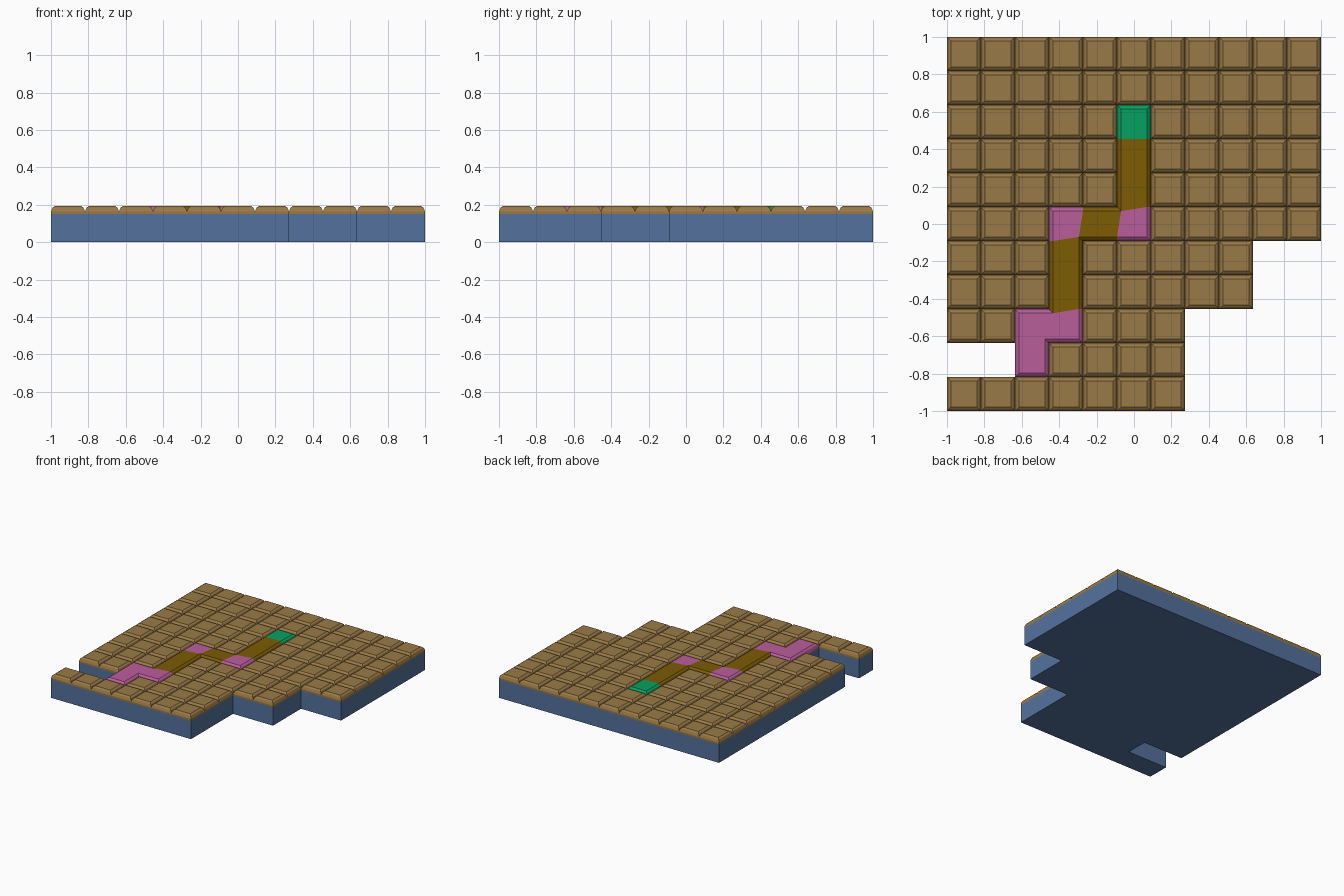
import bpy, bmesh

if "Cube" in bpy.data.objects:
    bpy.data.objects.remove(bpy.data.objects["Cube"])

C = 2 / 11  # cell size
LAYOUT = [  # . void, o plain tile, g goal, b path strip, p path corner
    "ooooooooooo",
    "ooooooooooo",
    "ooooogooooo",
    "ooooobooooo",
    "ooooobooooo",
    "ooopbpooooo",
    "ooobooooo..",
    "ooobooooo..",
    "ooppooo....",
    "..poooo....",
    "ooooooo....",
]


def material(name, r, g, b):
    m = bpy.data.materials.new(name)
    m.diffuse_color = [(c / 255) ** 2.2 for c in (r, g, b)] + [1]
    m.use_nodes = True
    m.node_tree.nodes["Principled BSDF"].inputs["Base Color"].default_value = m.diffuse_color
    return m


base_mat = material("slate_blue", 84, 113, 156)
tile_mat = material("tan", 152, 121, 72)
path_mats = {
    "g": material("green", 15, 160, 96),
    "b": material("ochre", 124, 92, 12),
    "p": material("pink", 184, 94, 154),
}


def cells(kinds):
    return [(c, r, k) for r, row in enumerate(LAYOUT)
            for c, k in enumerate(row) if k in kinds]


def slab(name, cell_list, mats, z0, z1, merged, bevel=(), slot=lambda k: 0):
    """Extrude grid cells from z0 to z1, then add rings of (inset, rise)."""
    bm = bmesh.new()
    for c, r, k in cell_list:
        x, y = -1 + c * C, 1 - r * C
        f = bm.faces.new([bm.verts.new(p) for p in (
            (x, y - C, z0), (x + C, y - C, z0), (x + C, y, z0), (x, y, z0))])
        f.material_index = slot(k)
    if merged:
        bmesh.ops.remove_doubles(bm, verts=bm.verts[:], dist=1e-4)
    bottom = bm.faces[:]
    top = bmesh.ops.extrude_face_region(bm, geom=bottom, use_keep_orig=True)["geom"]
    top = [g for g in top if isinstance(g, bmesh.types.BMFace)]

    def set_height(z):
        for v in {v for f in top for v in f.verts}:
            v.co.z = z

    set_height(z1)
    bmesh.ops.reverse_faces(bm, faces=bottom)
    z = z1
    for inset, rise in bevel:
        bmesh.ops.inset_region(bm, faces=top, thickness=inset,
                               use_boundary=True, use_even_offset=True)
        z += rise
        set_height(z)
    bmesh.ops.recalc_face_normals(bm, faces=bm.faces[:])
    me = bpy.data.meshes.new(name)
    bm.to_mesh(me)
    bm.free()
    for m in mats:
        me.materials.append(m)
    ob = bpy.data.objects.new(name, me)
    bpy.context.collection.objects.link(ob)
    return ob


ROUND = ((0.008, 0.02), (0.014, 0.01))  # rounded top edge

# Solid base under every occupied cell
slab("base", cells("ogbp"), [base_mat], 0, 0.15, True)
# Separate plain tiles
slab("floor_tiles", cells("o"), [tile_mat], 0.15, 0.164, False, ROUND)
# Continuous winding path with coloured stretches
keys = list(path_mats)
slab("path", cells("gbp"), list(path_mats.values()), 0.15, 0.164, True,
     ROUND, keys.index)
